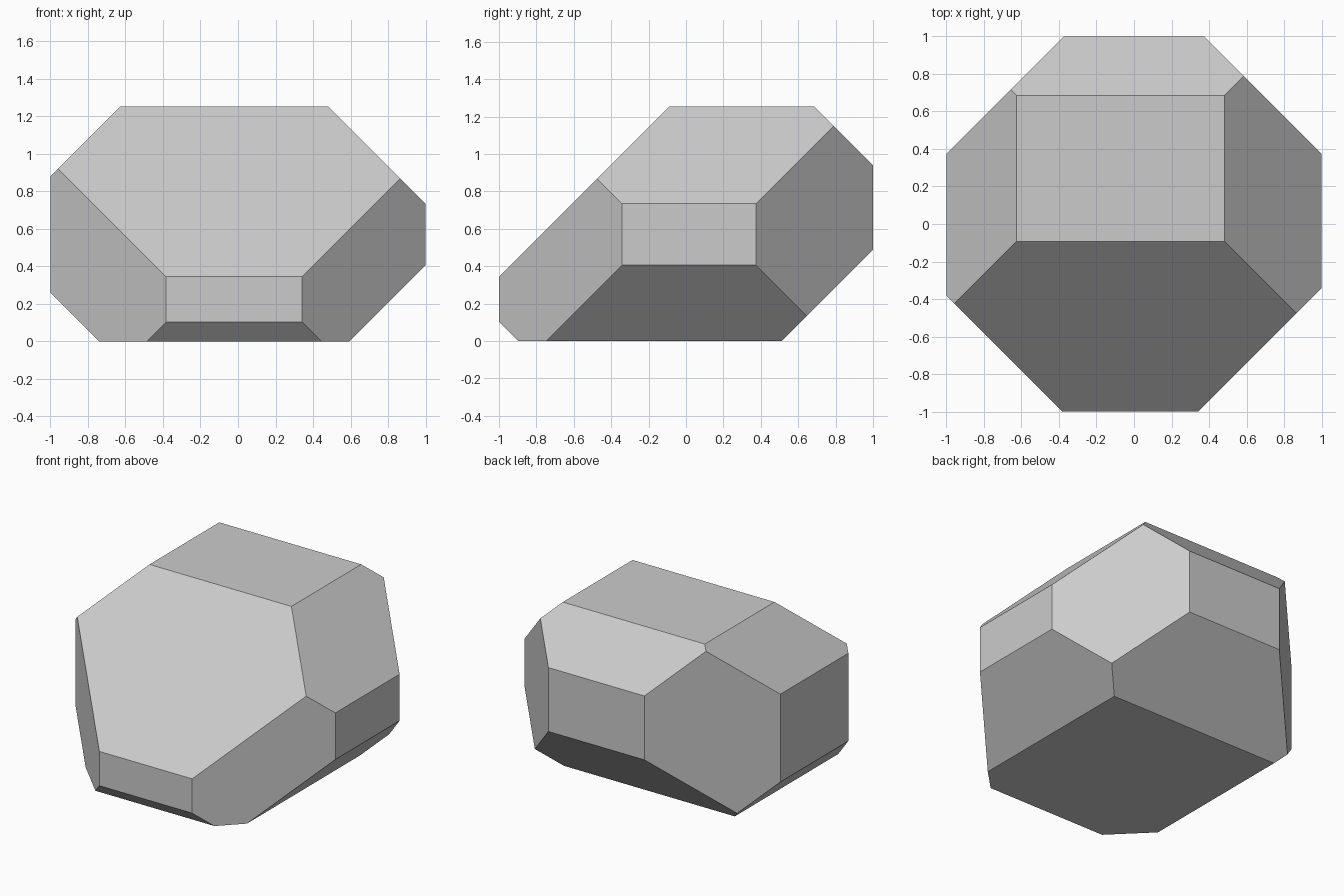
import bpy, bmesh
from mathutils import Vector

if "Cube" in bpy.data.objects:
    bpy.data.objects.remove(bpy.data.objects["Cube"])

# Block filling the overall bounds
HEIGHT = 1.253
bm = bmesh.new()
bmesh.ops.create_cube(bm, size=1)
for v in bm.verts:
    v.co = Vector((v.co.x * 2, v.co.y * 2, (v.co.z + 0.5) * HEIGHT))

# 45-degree edge cuts: direction and largest allowed value along it
cuts = [
    ((1, 1, 0), 1.375), ((-1, 1, 0), 1.375), ((1, -1, 0), 1.342), ((-1, -1, 0), 1.383),
    ((1, 0, 1), 1.735), ((-1, 0, 1), 1.88), ((1, 0, -1), 0.594), ((-1, 0, -1), 0.74),
    ((0, 1, 1), 1.939), ((0, -1, 1), 1.345), ((0, 1, -1), 0.512), ((0, -1, -1), 0.897),
]
for direction, limit in cuts:
    n = Vector(direction)
    geom = bm.verts[:] + bm.edges[:] + bm.faces[:]
    cut = bmesh.ops.bisect_plane(bm, geom=geom, dist=1e-5, plane_co=n * limit / 2,
                                 plane_no=n, clear_outer=True)
    edges = [e for e in cut["geom_cut"] if isinstance(e, bmesh.types.BMEdge)]
    bmesh.ops.contextual_create(bm, geom=edges)

bmesh.ops.recalc_face_normals(bm, faces=bm.faces)

# Flat-faced stone
mesh = bpy.data.meshes.new("faceted_block")
bm.to_mesh(mesh)
bm.free()
block = bpy.data.objects.new("faceted_block", mesh)
bpy.context.collection.objects.link(block)
